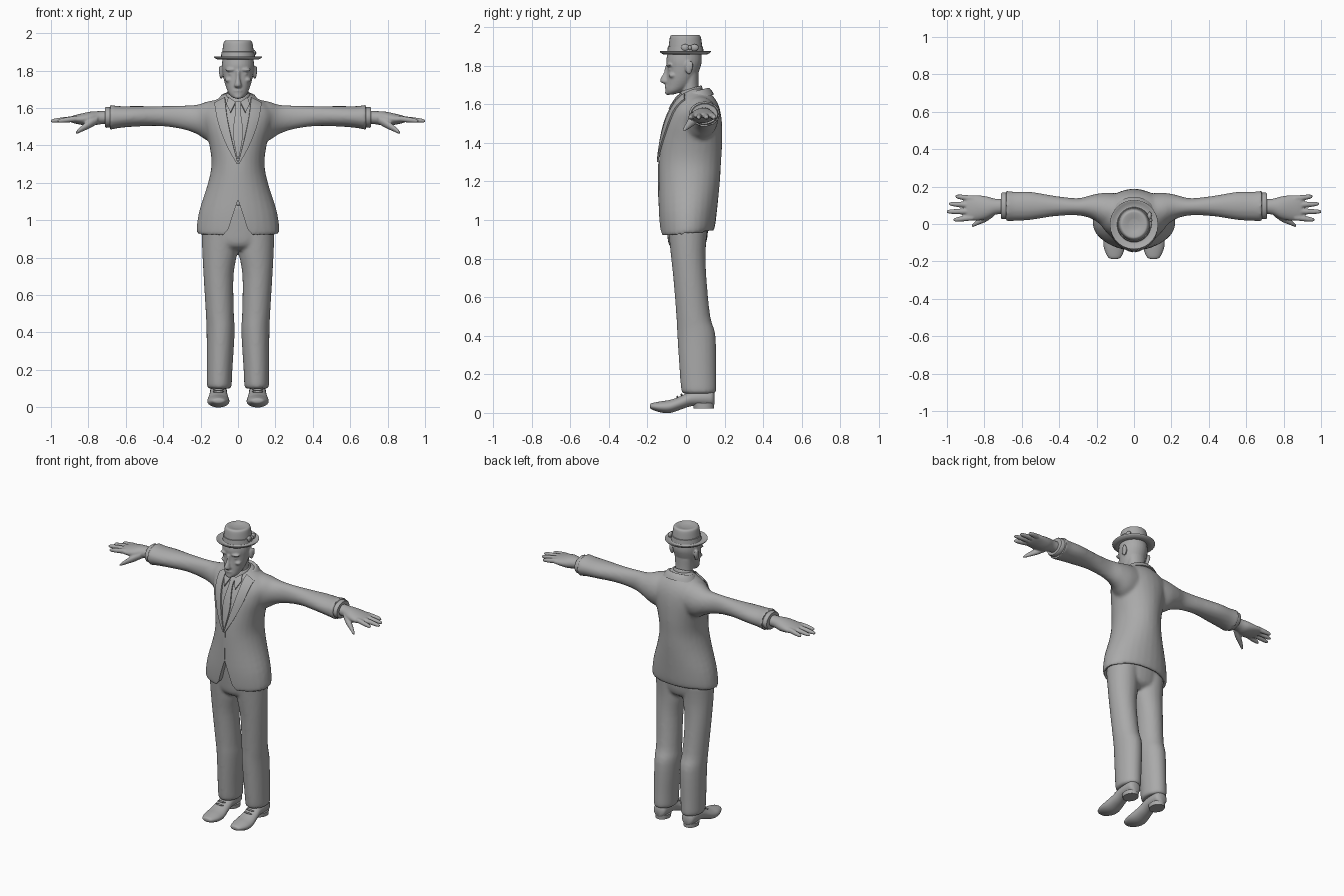
import bpy
import bmesh
from math import cos, sin, pi, radians
from mathutils import Vector, Matrix
from mathutils.bvhtree import BVHTree

cube = bpy.data.objects.get("Cube")
if cube:
    bpy.data.objects.remove(cube)

grey = bpy.data.materials.new("plain grey")
grey.use_nodes = True
colour = (.4, .4, .4, 1)
grey.diffuse_color = colour
grey.node_tree.nodes["Principled BSDF"].inputs["Base Color"].default_value = colour


def spline(rows, steps):
    """Smoothly interpolate a list of section tuples."""
    result = []
    last = len(rows) - 1
    for i in range(last):
        before, start = rows[max(i - 1, 0)], rows[i]
        end, after = rows[i + 1], rows[min(i + 2, last)]
        for k in range(steps):
            t = k / steps
            result.append([
                b + t * ((c - a) + t * ((2*a - 5*b + 4*c - d) + t * (3*b - a - 3*c + d))) / 2
                for a, b, c, d in zip(before, start, end, after)])
    return result + [list(rows[last])]


def loft(bm, axis, rows, steps=4, sides=28):
    """Skin ellipses along an axis; each row is position, then the extents on the other two axes."""
    order = {"x": (1, 2, 0), "y": (0, 2, 1), "z": (0, 1, 2)}[axis]
    rings = []
    for pos, a_low, a_high, b_low, b_high in spline(rows, steps):
        ring = []
        for k in range(sides):
            angle = 2 * pi * k / sides
            point = Vector()
            point[order[0]] = (a_low + a_high) / 2 + (a_high - a_low) / 2 * cos(angle)
            point[order[1]] = (b_low + b_high) / 2 + (b_high - b_low) / 2 * sin(angle)
            point[order[2]] = pos
            ring.append(bm.verts.new(point))
        rings.append(ring)
    for low, high in zip(rings, rings[1:]):
        for k in range(sides):
            n = (k + 1) % sides
            bm.faces.new((low[k], low[n], high[n], high[k]))
    bm.faces.new(rings[0][::-1])
    bm.faces.new(rings[-1])


def tower(bm, rows, steps=4):
    """Upright loft, symmetric in x: height, half width, front, back."""
    loft(bm, "z", [(z, -w, w, front, back) for z, w, front, back in rows], steps)


def ball(bm, place, radii):
    matrix = Matrix.Translation(place) @ Matrix.Diagonal((*radii, 1))
    bmesh.ops.create_uvsphere(bm, u_segments=16, v_segments=10, radius=1, matrix=matrix)


def part(name, bm, mirror=False, voxel=0, cutter=None, thickness=0):
    """Turn a bmesh into a finished, smooth shaded object."""
    bmesh.ops.recalc_face_normals(bm, faces=bm.faces)
    mesh = bpy.data.meshes.new(name)
    bm.to_mesh(mesh)
    bm.free()
    obj = bpy.data.objects.new(name, mesh)
    bpy.context.collection.objects.link(obj)
    if thickness:
        solid = obj.modifiers.new("thickness", "SOLIDIFY")
        solid.thickness, solid.offset = thickness, 0
    if mirror:
        obj.modifiers.new("mirror", "MIRROR").use_mirror_merge = False
    if voxel:
        remesh = obj.modifiers.new("blend", "REMESH")
        remesh.mode, remesh.voxel_size = "VOXEL", voxel
        smooth = obj.modifiers.new("soften", "SMOOTH")
        smooth.factor, smooth.iterations = .5, 4
    if cutter:
        cut = obj.modifiers.new("cut", "BOOLEAN")
        cut.operation, cut.object = "DIFFERENCE", cutter
    depsgraph = bpy.context.evaluated_depsgraph_get()
    depsgraph.update()
    final = bpy.data.meshes.new_from_object(obj.evaluated_get(depsgraph))
    obj.modifiers.clear()
    obj.data = final
    final.materials.clear()
    final.materials.append(grey)
    final.shade_smooth()
    final.set_sharp_from_angle(angle=radians(50))
    return obj


# Cutter for the open front hem of the jacket
bm = bmesh.new()
half = [(.03, 1.02), (.05, .955), (.075, .925), (.12, .9), (.12, .85)]
outline = [(0, 1.11)] + half + [(-x, z) for x, z in reversed(half)]
face = bm.faces.new([bm.verts.new((x, -.3, z)) for x, z in outline])
sweep = bmesh.ops.extrude_face_region(bm, geom=[face])["geom"]
bmesh.ops.translate(bm, vec=(0, .22, 0), verts=[v for v in sweep if isinstance(v, bmesh.types.BMVert)])
hem_cutter = part("hem_cutter", bm)
hem_cutter.hide_render = True

# Jacket body with blended sleeves
bm = bmesh.new()
tower(bm, [(1, .15, -.09, .1), (.96, .19, -.11, .12), (.925, .212, -.125, .135), (.95, .222, -.135, .15),
           (1.05, .207, -.142, .162), (1.2, .16, -.142, .176), (1.3, .142, -.14, .182),
           (1.4, .153, -.13, .188), (1.5, .18, -.108, .187), (1.57, .19, -.08, .177),
           (1.62, .155, -.05, .157), (1.66, .09, -.02, .125), (1.68, .07, 0, .1)])
for v in bm.verts:
    v.co.z += .1 * v.co.y * max(0, 1.2 - v.co.z) * 4
arm = [(.05, -.03, .16, 1.42, 1.65), (.15, -.02, .167, 1.42, 1.638), (.22, .025, .157, 1.46, 1.617),
       (.3, .046, .138, 1.487, 1.613), (.42, .042, .15, 1.503, 1.61), (.55, .022, .172, 1.5, 1.61),
       (.64, .016, .173, 1.492, 1.61), (.685, .014, .178, 1.482, 1.618)]
for side in (1, -1):
    loft(bm, "x", [(side * row[0], *row[1:]) for row in arm])
jacket = part("jacket", bm, voxel=.011, cutter=hem_cutter)
bpy.data.objects.remove(hem_cutter)

probe = bmesh.new()
probe.from_mesh(jacket.data)
surface = BVHTree.FromBMesh(probe)
probe.free()


def panel(name, edge_a, edge_b, lift, mirror=True, across=4):
    """Thin cloth panel between two front outlines, laid over the jacket."""
    bm = bmesh.new()
    grid = []
    for (ax, az), (bx, bz) in zip(spline(edge_a, 6), spline(edge_b, 6)):
        line = []
        for k in range(across + 1):
            t = k / across
            x, z = ax + (bx - ax) * t, az + (bz - az) * t
            hit = surface.ray_cast(Vector((x, -1, z)), Vector((0, 1, 0)))[0]
            line.append(bm.verts.new((x, (hit.y if hit else .03) - lift, z)))
        grid.append(line)
    for low, high in zip(grid, grid[1:]):
        for k in range(across):
            bm.faces.new((low[k], low[k + 1], high[k + 1], high[k]))
    part(name, bm, mirror=mirror, thickness=.009)


# Lapels, shirt collar tips, tie and front overlap
panel("lapels", [(.07, 1.655), (.058, 1.55), (.033, 1.43), (.002, 1.31)],
      [(.125, 1.625), (.105, 1.52), (.06, 1.4), (.006, 1.3)], .008)
panel("shirt_collar_tips", [(.05, 1.655), (.012, 1.63)], [(.062, 1.62), (.04, 1.575)], .012)
panel("tie", [(-.02, 1.635), (-.013, 1.59), (-.026, 1.46), (-.004, 1.33)],
      [(.02, 1.635), (.013, 1.59), (.026, 1.46), (.004, 1.33)], .006, mirror=False)
panel("front_overlap", [(-.006, 1.31), (-.006, 1.12)], [(.004, 1.31), (.004, 1.12)], 0, mirror=False)

# Jacket collar, lower in front
bm = bmesh.new()
tower(bm, [(1.63, .115, -.035, .145), (1.655, .1, -.025, .132), (1.672, .085, -.01, .115), (1.665, .07, 0, .1)])
for v in bm.verts:
    v.co.z += .25 * (v.co.y - .06)
part("jacket_collar", bm)

# Shirt collar band
bm = bmesh.new()
tower(bm, [(1.59, .075, -.05, .1), (1.65, .068, -.042, .09), (1.685, .062, -.03, .08), (1.68, .05, -.02, .07)])
for v in bm.verts:
    v.co.z += .3 * (v.co.y - .04)
part("shirt_collar", bm)

# Head with neck, nose, brow, lips and ears
bm = bmesh.new()
tower(bm, [(1.6, .062, -.03, .085), (1.68, .056, -.025, .067), (1.76, .06, -.02, .066)])
tower(bm, [(1.652, .025, -.1, -.06), (1.67, .045, -.107, -.01), (1.7, .06, -.104, .03), (1.74, .073, -.1, .055),
           (1.79, .083, -.098, .074), (1.83, .086, -.102, .082), (1.89, .08, -.09, .075)])
tower(bm, [(1.705, .008, -.11, -.08), (1.716, .02, -.132, -.08), (1.735, .016, -.132, -.08),
           (1.765, .01, -.115, -.08), (1.8, .012, -.108, -.08)])
ball(bm, (0, -.098, 1.692), (.026, .014, .007))
ball(bm, (0, -.095, 1.678), (.023, .014, .007))
ball(bm, (0, -.092, 1.66), (.024, .018, .012))
for side in (1, -1):
    ball(bm, (side * .038, -.085, 1.804), (.032, .018, .009))
    ball(bm, (side * .036, -.078, 1.782), (.016, .014, .009))
    ball(bm, (side * .048, -.07, 1.75), (.022, .02, .014))
    ball(bm, (side * .09, .015, 1.79), (.011, .02, .036))
    ball(bm, (side * .096, .026, 1.802), (.008, .012, .024))
part("head", bm, voxel=.0055)


# Hat, band and bow
def round_rows(rows):
    return [(z, r, -r - .006, r) for z, r in rows]


bm = bmesh.new()
tower(bm, round_rows([(1.864, .075), (1.858, .105), (1.868, .126), (1.876, .127), (1.868, .105), (1.87, .088),
                      (1.91, .083), (1.945, .078), (1.957, .072), (1.96, .06), (1.952, .025)]))
part("hat", bm)
bm = bmesh.new()
tower(bm, round_rows([(1.87, .085), (1.872, .091), (1.9, .088), (1.902, .08)]), steps=1)
part("hat_band", bm)
bm = bmesh.new()
for y in (-.004, .044):
    ball(bm, (.083, y, 1.894), (.012, .022, .018))
ball(bm, (.089, .02, 1.894), (.009, .009, .012))
part("hat_bow", bm)

# Trousers
bm = bmesh.new()
tower(bm, [(.84, .06, -.05, .06), (.87, .15, -.088, .1), (.95, .19, -.1, .115), (1.08, .17, -.11, .12)])
for side in (1, -1):
    rows = [(.1, .04, .158, -.012, .148), (.115, .034, .166, -.024, .157), (.2, .03, .167, -.032, .157),
            (.4, .018, .168, -.045, .153), (.5, .022, .172, -.05, .126), (.7, .024, .184, -.066, .106),
            (.83, .004, .191, -.08, .102), (.95, 0, .195, -.092, .11)]
    loft(bm, "z", [(z, side * a, side * b, front, back) for z, a, b, front, back in rows])
part("trousers", bm, voxel=.01)

# Shoes with heels and laces
bm = bmesh.new()
loft(bm, "y", [(-.187, .095, .115, .03, .04), (-.178, .07, .138, .018, .05), (-.13, .05, .16, .002, .06),
               (-.08, .046, .164, 0, .068), (-.02, .054, .156, .02, .09), (.03, .058, .15, .035, .115),
               (.1, .058, .15, .035, .125), (.135, .064, .144, .035, .12), (.148, .085, .125, .045, .1)])
loft(bm, "z", [(.024, .06, .148, .04, .145), (.05, .058, .15, .035, .147)], steps=1)
part("shoes", bm, mirror=True)
bm = bmesh.new()
for k in range(3):
    ball(bm, (.105, -.045 + k * .022, .083 + k * .011), (.03, .005, .006))
part("shoe_laces", bm, mirror=True)

# Shirt cuffs
bm = bmesh.new()
loft(bm, "x", [(.66, .03, .165, 1.498, 1.603), (.705, .026, .168, 1.494, 1.606), (.71, .034, .158, 1.503, 1.597)], 2)
part("shirt_cuffs", bm, mirror=True)

# Hands: palm, four fingers and a thumb
bm = bmesh.new()
loft(bm, "x", [(.68, .055, .135, 1.515, 1.585), (.74, .05, .135, 1.512, 1.583), (.79, .026, .148, 1.503, 1.58),
               (.85, .018, .155, 1.512, 1.567), (.89, .024, .15, 1.522, 1.556), (.9, .05, .13, 1.53, 1.55)])
for base, tip, reach in ((.035, .022, .965), (.068, .066, 1.003), (.101, .108, .99), (.135, .148, .955)):
    rows = []
    for t, r in ((0, .016), (.5, .015), (.9, .011), (1, .003)):
        x, y, z = .86 + (reach - .86) * t, base + (tip - base) * t, 1.543 - .013 * t
        rows.append((x, y - r, y + r, z - r, z + r))
    loft(bm, "x", rows, sides=12)
loft(bm, "x", [(.75, .04, .09, 1.515, 1.56), (.79, .012, .06, 1.492, 1.54), (.83, -.004, .03, 1.474, 1.51),
               (.858, -.016, .006, 1.462, 1.484), (.868, -.015, -.007, 1.462, 1.47)], sides=12)
part("hands", bm, mirror=True, voxel=.005)
